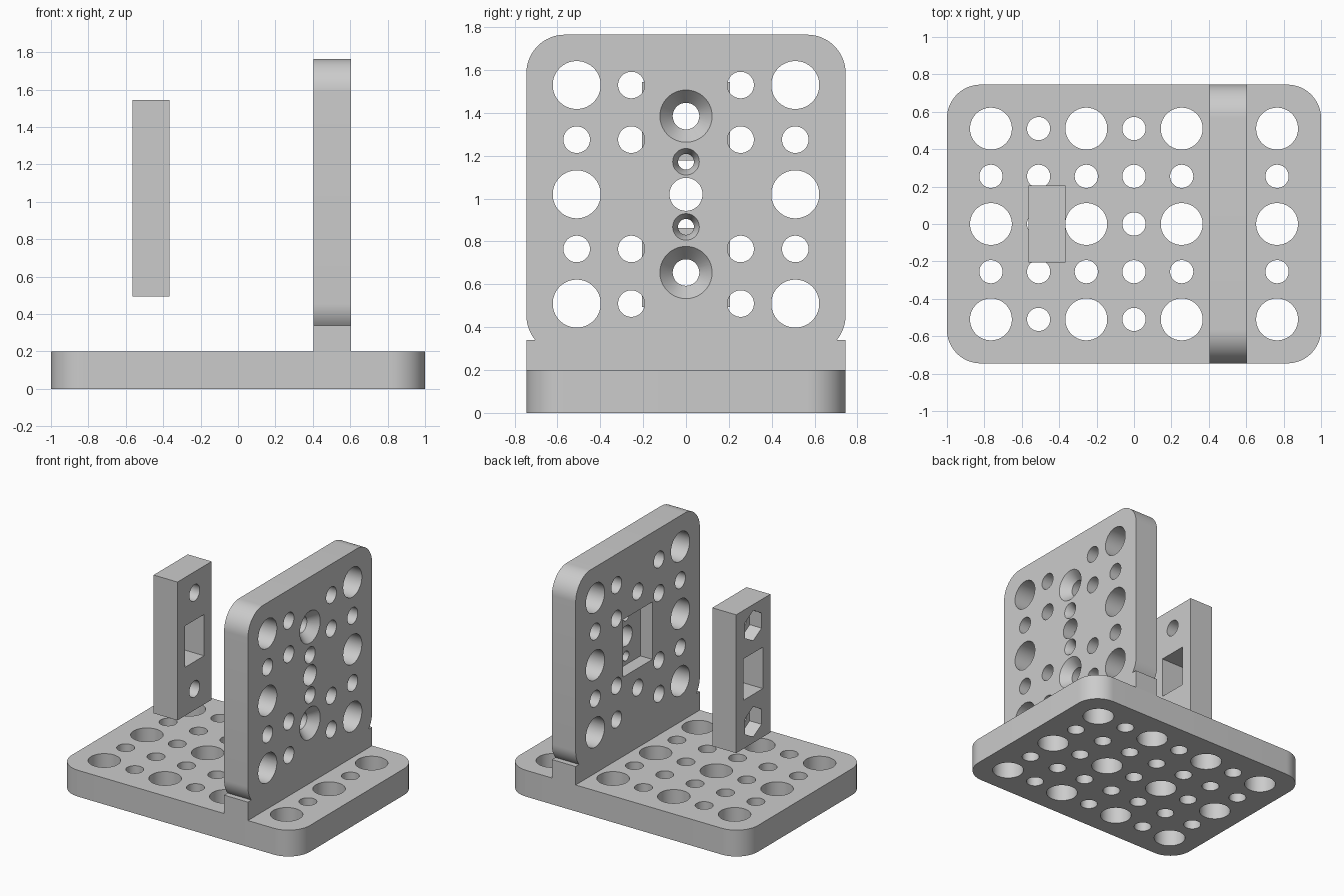
import bpy, bmesh, math
from mathutils import Matrix, Vector

cube = bpy.data.objects.get("Cube")
if cube:
    bpy.data.objects.remove(cube, do_unlink=True)

grey = bpy.data.materials.new("light grey")
grey.use_nodes = True
grey.diffuse_color = (0.6, 0.6, 0.6, 1)
grey.node_tree.nodes["Principled BSDF"].inputs["Base Color"].default_value = grey.diffuse_color

PITCH = 0.255            # spacing of the hole grid
BIG, SMALL = 0.112, 0.062
THICK = 0.2              # plate thickness
HALF_Y = 0.745           # half depth of both plates
RADIUS = 0.18            # plate corner radius
WALL_X = 0.405           # inner face of the wall
MID_Z = 4 * PITCH        # centre height of wall and clamp

# Matrices that send local z along the part's thickness
FLAT = Matrix.Identity(4)
UPRIGHT = Matrix(((0, 0, 1, 0), (1, 0, 0, 0), (0, 1, 0, 0), (0, 0, 0, 1)))


def finish(name, bm, matrix):
    bm.transform(matrix)
    bmesh.ops.recalc_face_normals(bm, faces=bm.faces[:])
    mesh = bpy.data.meshes.new(name)
    bm.to_mesh(mesh)
    bm.free()
    mesh.materials.append(grey)
    obj = bpy.data.objects.new(name, mesh)
    bpy.context.collection.objects.link(obj)
    return obj


def prism(name, outline, low, high, matrix):
    """Extrude a closed 2D outline from low to high."""
    bm = bmesh.new()
    face = bm.faces.new([bm.verts.new((u, v, low)) for u, v in outline])
    ret = bmesh.ops.extrude_face_region(bm, geom=[face])
    verts = [g for g in ret["geom"] if isinstance(g, bmesh.types.BMVert)]
    bmesh.ops.translate(bm, verts=verts, vec=(0, 0, high - low))
    return finish(name, bm, matrix)


def arc(u, v, r, start, end, steps=16):
    return [(u + r * math.cos(math.radians(start + (end - start) * i / steps)),
             v + r * math.sin(math.radians(start + (end - start) * i / steps)))
            for i in range(steps + 1)]


def rect(half_u, half_v, v=0):
    return [(-half_u, v - half_v), (half_u, v - half_v), (half_u, v + half_v), (-half_u, v + half_v)]


def drills(holes, matrix, sides=48):
    """Turned cutters: each hole is (u, v, [(depth, radius), ...])."""
    bm = bmesh.new()
    for u, v, profile in holes:
        rings = []
        for depth, r in profile:
            angles = [2 * math.pi * (i + 0.5) / sides for i in range(sides)]
            rings.append([bm.verts.new((u + r * math.cos(a), v + r * math.sin(a), depth)) for a in angles])
        for a, b in zip(rings, rings[1:]):
            for i in range(sides):
                j = (i + 1) % sides
                bm.faces.new((a[i], a[j], b[j], b[i]))
        bm.faces.new(rings[0])
        bm.faces.new(rings[-1])
    return finish("cutter", bm, matrix)


def cut(obj, cutters):
    """Subtract the cutters, bake the result and shade it."""
    for cutter in cutters:
        mod = obj.modifiers.new("cut", 'BOOLEAN')
        mod.operation, mod.solver, mod.object = 'DIFFERENCE', 'EXACT', cutter
    graph = bpy.context.evaluated_depsgraph_get()
    mesh = bpy.data.meshes.new_from_object(obj.evaluated_get(graph))
    obj.modifiers.clear()
    obj.data = mesh
    for cutter in cutters:
        bpy.data.objects.remove(cutter, do_unlink=True)
    mesh.shade_smooth()
    mesh.set_sharp_from_angle(angle=math.radians(30))


def straight(r, low, high):
    return [(low - 0.1, r), (high + 0.1, r)]


# Base plate with rounded corners and a full grid of holes
cx, cy = 1 - RADIUS, HALF_Y - RADIUS
outline = (arc(cx, cy, RADIUS, 0, 90) + arc(-cx, cy, RADIUS, 90, 180)
           + arc(-cx, -cy, RADIUS, 180, 270) + arc(cx, -cy, RADIUS, 270, 360))
base = prism("base_plate", outline, 0, THICK, FLAT)
holes = []
for i in range(-3, 4):
    for j in range(-2, 3):
        r = BIG if i % 2 and j % 2 == 0 else SMALL
        holes.append((i * PITCH, j * PITCH, straight(r, 0, THICK)))
cut(base, [drills(holes, FLAT)])

# Upright wall: square foot below, rounded plate above
foot_top, low_v, top_v = 0.34, MID_Z - cy, MID_Z + cy
dip = -math.degrees(math.asin((low_v - foot_top) / RADIUS))
half = ([(HALF_Y, THICK), (HALF_Y, foot_top)]
        + arc(cy, low_v, RADIUS, dip, 0, 8) + arc(cy, top_v, RADIUS, 0, 90))
outline = half + [(-u, v) for u, v in reversed(half)]
near, far = WALL_X, WALL_X + THICK
wall = prism("upright_wall", outline, near, far, UPRIGHT)
holes = []
for side in (-1, 1):
    for k in range(-2, 3):
        v = MID_Z + k * PITCH
        r = BIG if k % 2 == 0 else SMALL
        holes.append((side * 2 * PITCH, v, straight(r, near, far)))
        if k:
            holes.append((side * PITCH, v, straight(SMALL, near, far)))
    # Countersunk screw holes above and below the centre
    for offset, wide, bore, depth in ((0.365, 0.122, SMALL, 0.07), (0.152, SMALL, 0.037, 0.05)):
        slope = (wide - bore) / depth
        holes.append((0, MID_Z + side * offset,
                      [(near - 0.1, bore), (far - depth, bore), (far + 0.02, wide + 0.02 * slope)]))
holes.append((0, MID_Z, straight(0.077, near, far)))
pocket = prism("cutter", rect(0.175, 0.218, MID_Z), near - 0.1, near + THICK / 2, UPRIGHT)
cut(wall, [drills(holes, UPRIGHT), pocket])

# Loose clamp bar with a window, screw holes and hexagonal nut recesses
near, far = -0.565, -0.365
bar = prism("clamp_bar", rect(0.205, 0.525, MID_Z), near, far, UPRIGHT)
window = prism("cutter", rect(0.115, 0.157, MID_Z), near - 0.1, far + 0.1, UPRIGHT)
spots = [MID_Z - 0.365, MID_Z + 0.365]
bores = drills([(0, v, straight(SMALL, near, far)) for v in spots], UPRIGHT)
nuts = drills([(0, v, [(near - 0.1, 0.115), (near + 0.1, 0.115)]) for v in spots], UPRIGHT, 6)
cut(bar, [window, bores, nuts])
